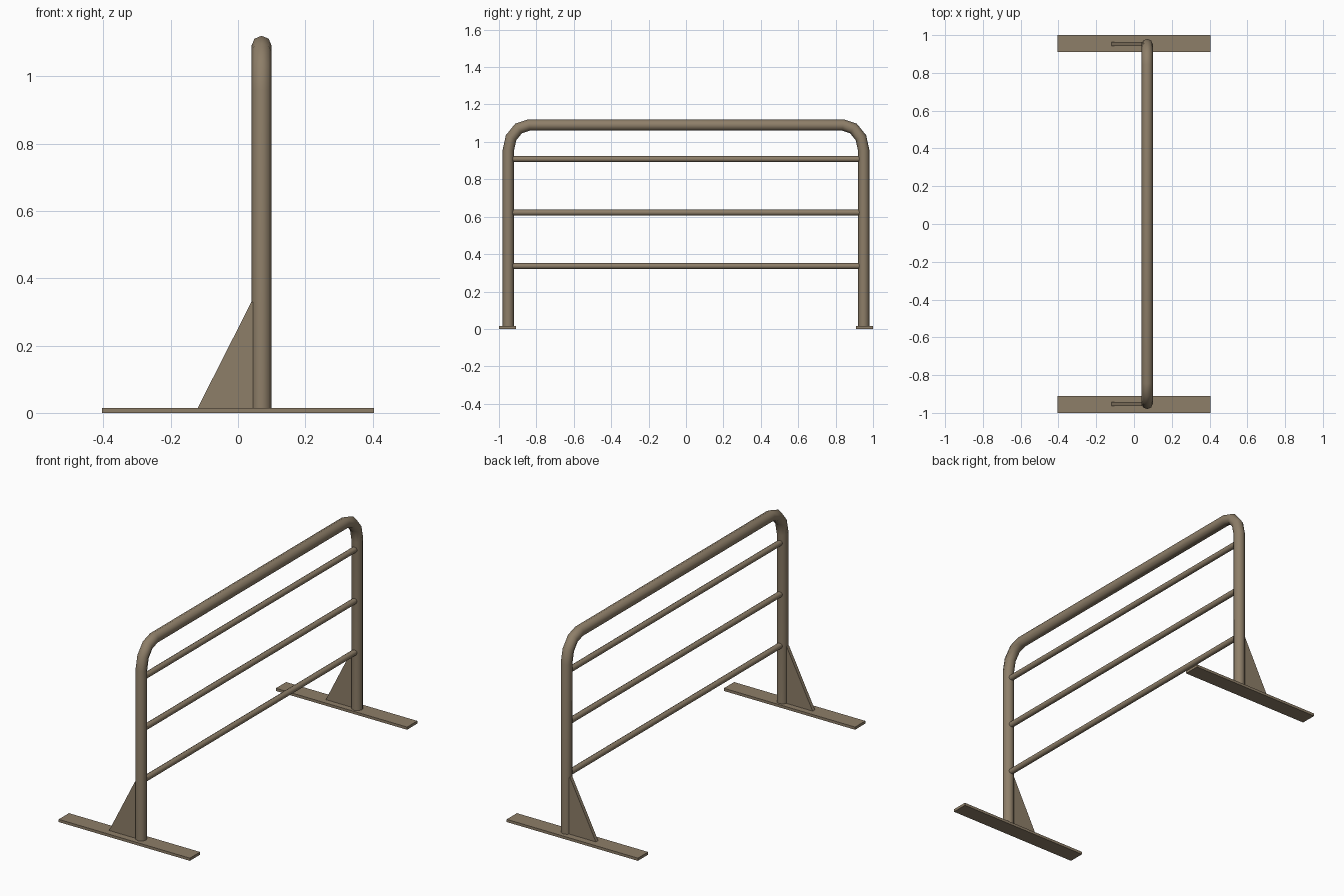
import bpy, bmesh, math
from mathutils import Vector

if "Cube" in bpy.data.objects:
    bpy.data.objects.remove(bpy.data.objects["Cube"])

metal = bpy.data.materials.new("tan_painted_metal")
metal.diffuse_color = (0.27, 0.21, 0.14, 1)
metal.use_nodes = True
metal.node_tree.nodes["Principled BSDF"].inputs["Base Color"].default_value = metal.diffuse_color

POST_X = 0.07   # plane of the frame
POST_Y = 0.95   # post centre line


def finish(name, bm, smooth=False):
    bmesh.ops.recalc_face_normals(bm, faces=bm.faces)
    mesh = bpy.data.meshes.new(name)
    bm.to_mesh(mesh)
    bm.free()
    mesh.materials.append(metal)
    obj = bpy.data.objects.new(name, mesh)
    bpy.context.collection.objects.link(obj)
    if smooth:
        bpy.ops.object.select_all(action='DESELECT')
        obj.select_set(True)
        bpy.context.view_layer.objects.active = obj
        bpy.ops.object.shade_smooth_by_angle(angle=math.radians(60))
    return obj


def tube(name, path, radius, sides=8):
    """Sweep a round section along a path of (y, z) points, mitred at bends."""
    bm = bmesh.new()
    pts = [Vector(p) for p in path]
    rings = []
    for i, p in enumerate(pts):
        before = (p - pts[max(i - 1, 0)]).normalized()
        after = (pts[min(i + 1, len(pts) - 1)] - p).normalized()
        tangent = (before + after).normalized()
        normal = Vector((-tangent.y, tangent.x))
        mitre = 1 / max(tangent.dot(before), tangent.dot(after))
        ring = []
        for k in range(sides):
            a = math.tau * k / sides
            q = p + normal * (radius * mitre * math.cos(a))
            ring.append(bm.verts.new((POST_X + radius * math.sin(a), q.x, q.y)))
        rings.append(ring)
    for r0, r1 in zip(rings, rings[1:]):
        for k in range(sides):
            n = (k + 1) % sides
            bm.faces.new((r0[k], r0[n], r1[n], r1[k]))
    bm.faces.new(rings[0])
    bm.faces.new(rings[-1])
    return finish(name, bm, smooth=True)


def prism(name, outline, y, depth):
    """Extrude an (x, z) outline along y, centred on y."""
    bm = bmesh.new()
    face = bm.faces.new([bm.verts.new((x, y - depth / 2, z)) for x, z in outline])
    ext = bmesh.ops.extrude_face_region(bm, geom=[face])
    verts = [v for v in ext["geom"] if isinstance(v, bmesh.types.BMVert)]
    bmesh.ops.translate(bm, verts=verts, vec=(0, depth, 0))
    return finish(name, bm)


# Bent main hoop: two posts and the top bar, three segments per corner
half = [(POST_Y, 0.01)]
for i in range(4):
    a = math.radians(30 * i)
    half.append((0.84 + 0.11 * math.cos(a), 0.955 + 0.135 * math.sin(a)))
tube("main_hoop", half + [(-y, z) for y, z in reversed(half)], 0.03)

# Thin horizontal rails
for level, z in (("lower", 0.336), ("middle", 0.622), ("upper", 0.908)):
    tube(level + "_rail", [(-0.94, z), (0.94, z)], 0.016)

# Foot plates and triangular gussets
for side, s in (("front", -1), ("back", 1)):
    prism(side + "_foot_plate",
          [(-0.404, 0), (0.404, 0), (0.404, 0.015), (-0.404, 0.015)], s * 0.955, 0.09)
    prism(side + "_gusset",
          [(-0.12, 0.014), (0.045, 0.014), (0.045, 0.33), (0.04, 0.33)], s * 0.953, 0.02)
